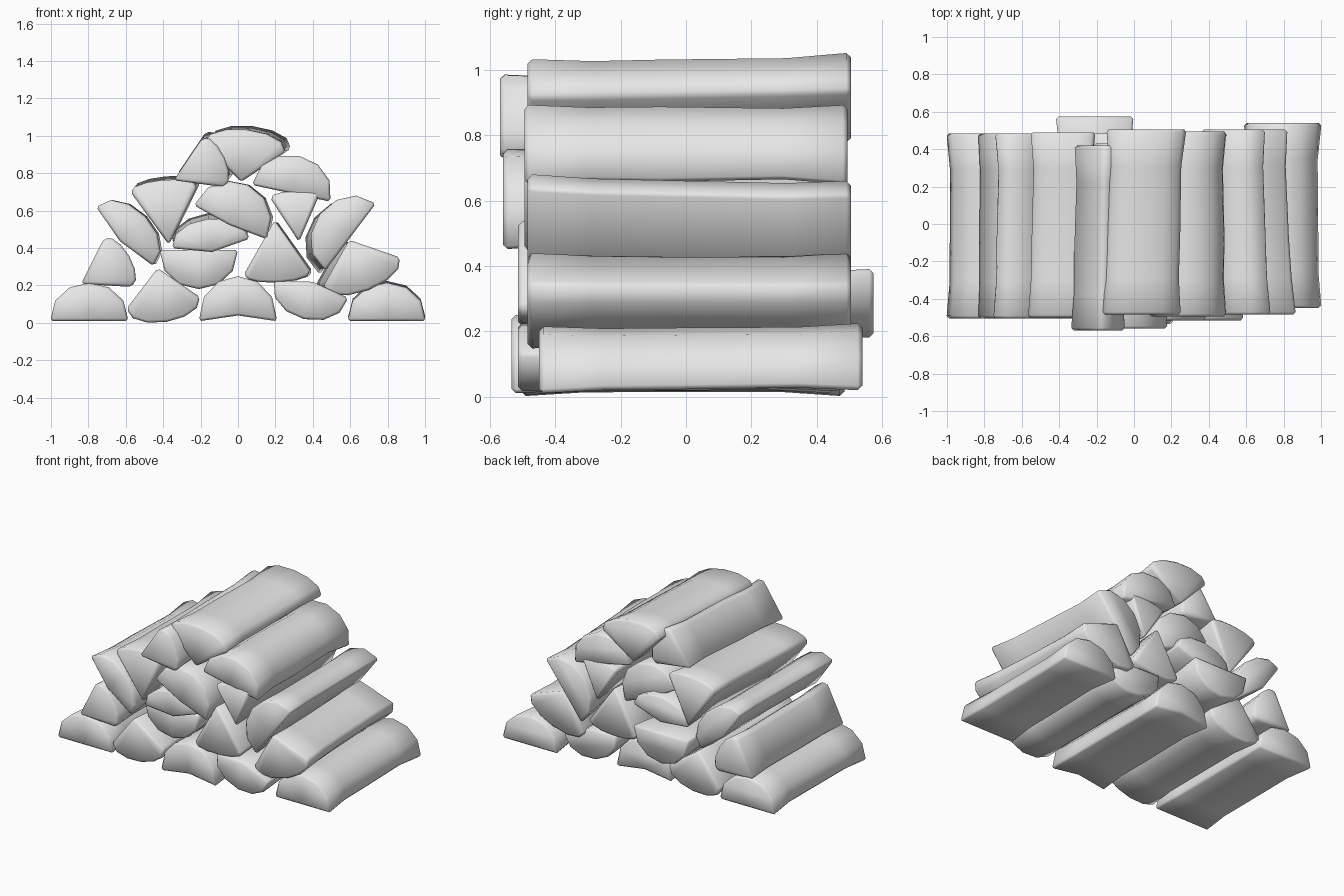
import bpy
import bmesh
import math
import random

random.seed(4)
cube = bpy.data.objects.get("Cube")
if cube:
    bpy.data.objects.remove(cube, do_unlink=True)

# One flat grey for the whole stack
grey = bpy.data.materials.new("plain_grey")
grey.use_nodes = True
colour = (0.8, 0.8, 0.8, 1)
grey.diffuse_color = colour
grey.node_tree.nodes["Principled BSDF"].inputs["Base Color"].default_value = colour

LENGTH = 0.99
ARC_STEPS = 6


def split_profile(width, bark, keel):
    """Full bark arc above the two split corners, heart edge below them."""
    points = []
    for i in range(ARC_STEPS + 1):
        t = math.pi * i / ARC_STEPS
        points.append((math.cos(t) * width / 2,
                       abs(math.sin(t)) ** 0.9 * bark))
    points.append((0, -keel))
    return points


def add_log(name, x, z, width, bark, keel, turn, shift, sway=0, lift=0):
    """Sway and lift move the back end sideways and up."""
    profile = split_profile(width, bark, keel)
    middle = (bark - keel) / 2
    angle = math.radians(turn)
    c, s = math.cos(angle), math.sin(angle)
    # Swollen ends and a slightly uneven waist
    stations = [(-0.5, 1.03), (-0.3, random.uniform(0.94, 0.97)),
                (-0.08, random.uniform(0.94, 0.98)),
                (0.3, random.uniform(0.92, 0.96)), (0.5, 1.03)]
    bm = bmesh.new()
    rings = []
    for along, scale in stations:
        ring = []
        for u, v in profile:
            u, v = u * scale, middle + (v - middle) * scale
            ring.append(bm.verts.new((x + u * c - v * s + sway * (along + 0.5),
                                      shift + along * LENGTH,
                                      z + u * s + v * c + lift * (along + 0.5))))
        rings.append(ring)
    count = len(profile)
    for a, b in zip(rings, rings[1:]):
        for i in range(count):
            j = (i + 1) % count
            bm.faces.new((a[i], a[j], b[j], b[i]))
    bm.faces.new(rings[0])
    bm.faces.new(rings[-1])
    bmesh.ops.recalc_face_normals(bm, faces=bm.faces)
    for face in bm.faces:
        face.smooth = True
    mesh = bpy.data.meshes.new(name)
    bm.to_mesh(mesh)
    bm.free()
    mesh.materials.append(grey)
    log = bpy.data.objects.new(name, mesh)
    bpy.context.collection.objects.link(log)
    # Softened split edges and end rims
    bevel = log.modifiers.new("soft_edges", 'BEVEL')
    bevel.width = 0.014
    bevel.segments = 1
    bevel.limit_method = 'ANGLE'
    bevel.angle_limit = math.radians(50)


# Ground row: x, z, width, bark height, keel depth, turn, shift along y
add_log("ground_log_far_right", -0.795, 0.012, 0.41, 0.2, 0, 0, -0.01)
add_log("ground_log_right", -0.4, 0.107, 0.39, 0.1, 0.185, 189, -0.01)
add_log("ground_log_middle", 0, 0.012, 0.41, 0.235, -0.03, 0, -0.04)
add_log("ground_log_left", 0.39, 0.178, 0.4, 0.16, 0.04, 167, -0.02)
add_log("ground_log_far_left", 0.795, 0.012, 0.41, 0.2, 0, 0, 0.045, lift=0.01)

# Second row
add_log("second_log_far_right", -0.645, 0.32, 0.29, 0.07, 0.22, -60, -0.01)
add_log("second_log_right", -0.21, 0.388, 0.41, 0.205, 0, 180, 0.08)
add_log("second_log_left", 0.21, 0.27, 0.35, 0.05, 0.275, 183, -0.02, sway=0.01)
add_log("second_log_far_left", 0.66, 0.272, 0.43, 0.1, 0.18, 201, 0.01, sway=-0.045)

# Third row
add_log("third_log_far_right", -0.605, 0.463, 0.43, 0.15, 0.035, -46, -0.01, sway=0.01)
add_log("third_log_right", -0.145, 0.425, 0.41, 0.13, 0.045, 7, -0.01, lift=0.03)
add_log("third_log_left", 0.305, 0.675, 0.26, 0.03, 0.24, 5, 0)
add_log("third_log_far_left", 0.6, 0.46, 0.44, 0.2, 0, 53, 0.01, sway=-0.03, lift=-0.02)

# Fourth row
add_log("fourth_log_right", -0.395, 0.71, 0.35, 0.05, 0.29, 5, -0.005, sway=0.015, lift=0.02)
add_log("fourth_log_middle", -0.04, 0.54, 0.42, 0.215, 0.015, -25, -0.065, sway=0.01)
add_log("fourth_log_left", 0.285, 0.695, 0.42, 0.2, 0, -12, 0)

# Top pair
add_log("top_log_right", -0.135, 0.855, 0.28, 0.065, 0.225, -66, -0.075, sway=0.02, lift=0.035)
add_log("top_log_left", 0.035, 0.935, 0.43, 0.095, 0.18, -6, 0.01, sway=0.03, lift=0.02)
